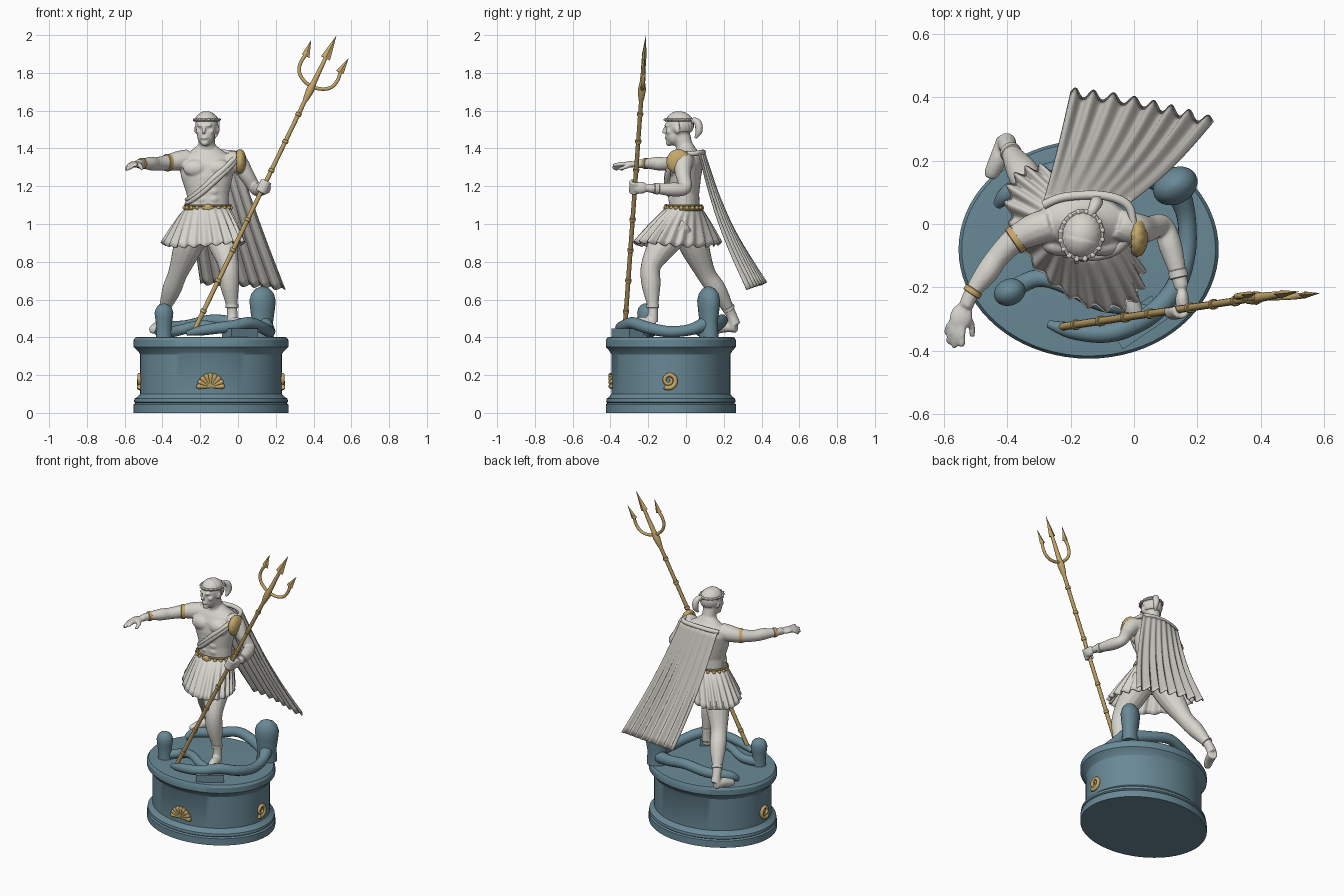
import bpy, bmesh, math
from mathutils import Vector, Matrix

if "Cube" in bpy.data.objects:
    bpy.data.objects.remove(bpy.data.objects["Cube"])

def material(name, rgb):
    m = bpy.data.materials.new(name)
    m.diffuse_color = (*rgb, 1)
    m.use_nodes = True
    m.node_tree.nodes["Principled BSDF"].inputs["Base Color"].default_value = m.diffuse_color
    return m

STONE = material("pale_marble", (0.68, 0.66, 0.61))
CLOTH = material("cape_grey", (0.58, 0.565, 0.52))
BLUE = material("slate_blue", (0.14, 0.25, 0.305))
GOLD = material("gold", (0.56, 0.39, 0.145))
TAU = math.tau

def finish(bm, name, mat, angle=40):
    bmesh.ops.recalc_face_normals(bm, faces=bm.faces)
    me = bpy.data.meshes.new(name)
    bm.to_mesh(me)
    bm.free()
    me.materials.append(mat)
    ob = bpy.data.objects.new(name, me)
    bpy.context.collection.objects.link(ob)
    bpy.ops.object.select_all(action='DESELECT')
    ob.select_set(True)
    bpy.context.view_layer.objects.active = ob
    bpy.ops.object.shade_smooth_by_angle(angle=math.radians(angle))
    return ob

def loft(bm, rings, caps=True, loop=False):
    rows = [[bm.verts.new(p) for p in r] for r in rings]
    n = len(rows[0])
    for a, b in zip(rows, rows[1:] + ([rows[0]] if loop else [])):
        for i in range(n):
            bm.faces.new((a[i], a[(i + 1) % n], b[(i + 1) % n], b[i]))
    if caps and not loop:
        bm.faces.new(rows[0][::-1])
        bm.faces.new(rows[-1])

def spline(pts, sub):
    P = [Vector(p) for p in pts]
    out = []
    for i in range(len(P) - 1):
        a, b, c, d = P[max(i - 1, 0)], P[i], P[i + 1], P[min(i + 2, len(P) - 1)]
        for k in range(sub):
            t = k / sub
            out.append(0.5 * (2 * b + (c - a) * t + (2 * a - 5 * b + 4 * c - d) * t * t
                              + (3 * b - a - 3 * c + d) * t ** 3))
    return out + [P[-1]]

def tube(bm, pts, sides=14, sub=5, loop=False):
    """Round tube through points (x, y, z, radius)."""
    P = spline(pts, sub) if sub > 1 else [Vector(p) for p in pts]
    C = [p.to_3d() for p in P]
    rings, last, nrm = [], None, None
    for i, c in enumerate(C):
        nxt, prv = (C[(i + 1) % len(C)], C[i - 1]) if loop else (C[min(i + 1, len(C) - 1)], C[max(i - 1, 0)])
        t = (nxt - prv).normalized()
        nrm = t.orthogonal() if last is None else last.rotation_difference(t) @ nrm
        nrm = (nrm - t * nrm.dot(t)).normalized()
        last, side = t, t.cross(nrm)
        rings.append([c + max(P[i][3], .001) * (nrm * math.cos(TAU * k / sides) + side * math.sin(TAU * k / sides))
                      for k in range(sides)])
    loft(bm, rings, loop=loop)

def ball(bm, loc, rad, yaw=0, seg=20):
    M = Matrix.Translation(loc) @ Matrix.Rotation(yaw, 4, 'Z') @ Matrix.Diagonal((*rad, 1))
    bmesh.ops.create_uvsphere(bm, u_segments=seg, v_segments=seg // 2 + 2, radius=1, matrix=M)

def ellipse(cx, cy, z, rx, ry, n=48):
    return [Vector((cx + rx * math.cos(TAU * k / n), cy + ry * math.sin(TAU * k / n), z)) for k in range(n)]

def oval_band(bm, cx, cy, z, rx, ry, r, yaw=0):
    R = Matrix.Rotation(yaw, 3, 'Z')
    tube(bm, [(*(Vector((cx, cy, 0)) + R @ (p - Vector((cx, cy, 0)))), r)
              for p in ellipse(cx, cy, z, rx, ry)], 8, 1, True)

def cuff(bm, p, d, r, w=.012):
    p, d = Vector(p), Vector(d).normalized() * w
    tube(bm, [(*(p - d), r * .9), (*(p - d * .8), r), (*(p + d * .8), r), (*(p + d), r * .9)], 20, 1)

# pedestal
bm = bmesh.new()
profile = [(0, .41), (.045, .41), (.052, .40), (.058, .408), (.075, .405), (.088, .385), (.1, .375),
           (.31, .375), (.325, .385), (.34, .40), (.35, .41), (.385, .41), (.4, .4), (.402, .375)]
loft(bm, [ellipse(-.143, -.08, z, r, r * .84, 72) for z, r in profile])
finish(bm, "pedestal", BLUE, 30)

# sea creature coils and raised stubs
bm = bmesh.new()
tube(bm, [(-.27, -.315, .42, .012), (-.2, -.335, .435, .026), (-.1, -.345, .45, .03), (-.02, -.325, .46, .032),
          (.06, -.28, .475, .032), (.13, -.2, .45, .032), (.165, -.09, .43, .03), (.165, .02, .44, .03),
          (.14, .1, .47, .04)])
tube(bm, [(-.43, .06, .42, .015), (-.39, .1, .45, .03), (-.27, .16, .46, .032), (-.13, .19, .49, .032),
          (.0, .17, .47, .034), (.12, .12, .45, .04)])
tube(bm, [(-.39, -.21, .42, .03), (-.3, -.17, .44, .028), (-.2, -.2, .465, .026), (-.1, -.25, .45, .026), (.05, -.27, .43, .02)])
finish(bm, "sea_creature_coils", BLUE)
bm = bmesh.new()
for x, y, rx, ry, top, yaw in ((.13, .12, .074, .057, .67, .5), (-.392, -.215, .051, .042, .58, .4)):
    h, R = top - .4, Matrix.Rotation(yaw, 3, 'Z')
    rings = []
    for t, s in ((0, .85), (.3, .8), (.55, .93), (.72, 1), (.86, .85), (.95, .55), (1, .12)):
        rings.append([Vector((x, y, .4 + h * t)) + R @ p for p in ellipse(0, 0, 0, rx * s, ry * s, 24)])
    loft(bm, rings)
finish(bm, "raised_stubs", BLUE, 60)
bm = bmesh.new()
bmesh.ops.create_cube(bm, size=1, matrix=Matrix.Translation((.01, -.31, .425)) @ Matrix.Rotation(.6, 4, 'Z')
                      @ Matrix.Diagonal((.17, .09, .045, 1)))
finish(bm, "foot_slab", BLUE)

# shell emblem on the front, spirals on both sides
bm = bmesh.new()
for k in range(9):
    a = math.pi * (.02 + .96 * k / 8)
    c, s = math.cos(a), math.sin(a)
    tube(bm, [(-.145 + c * l, -.397, .137 + s * l, r)
              for l, r in ((.004, .006), (.035, .01), (.062, .014), (.074, .008))], 10, 3)
finish(bm, "shell_emblem", GOLD)
bm = bmesh.new()
for x in (.236, -.522):
    pts = []
    for k in range(36):
        t, a = k / 35, -2.2 + 10 * k / 35
        r = .042 * (1 - .8 * t)
        pts.append((x, -.09 + r * math.cos(a), .172 + r * math.sin(a), .013 - .006 * t))
    tube(bm, pts, 10, 1)
finish(bm, "spiral_emblems", GOLD)

# figure body: torso, limbs, hands and head fused into one skin
bm = bmesh.new()
loft(bm, [ellipse(x, y, z, rx, ry, 32) for z, x, y, rx, ry in (
    (.96, -.165, -.01, .12, .095), (1.08, -.16, -.01, .11, .082), (1.16, -.16, -.01, .112, .08),
    (1.25, -.165, -.008, .137, .088), (1.32, -.163, .002, .15, .09), (1.36, -.163, .01, .13, .078),
    (1.395, -.165, .005, .075, .05), (1.42, -.165, 0, .045, .04))])
tube(bm, [(-.165, .005, 1.36, .055), (-.165, -.01, 1.42, .045), (-.167, -.025, 1.48, .046)])
for sx in (-1, 1):
    ball(bm, (-.163 + sx * .062, -.066, 1.295), (.066, .036, .046))
    for k in range(3):
        ball(bm, (-.16 + sx * .026, -.08, 1.13 + .042 * k), (.028, .014, .021))
# raised right arm with open hand
tube(bm, [(-.26, 0, 1.345, .052), (-.315, -.018, 1.335, .052), (-.375, -.05, 1.325, .042), (-.43, -.105, 1.318, .036),
          (-.465, -.155, 1.32, .036), (-.51, -.215, 1.32, .025), (-.53, -.26, 1.318, .023)])
ball(bm, (-.545, -.293, 1.316), (.036, .045, .017), -.3)
for mid, tip in (((-.578, -.315, 1.31), (-.592, -.345, 1.285)), ((-.572, -.335, 1.312), (-.586, -.375, 1.285)),
                 ((-.558, -.345, 1.315), (-.568, -.39, 1.295)), ((-.542, -.34, 1.318), (-.542, -.388, 1.31)),
                 ((-.515, -.31, 1.305), (-.51, -.355, 1.29))):
    tube(bm, [(-.543, -.285, 1.316, .011), (*mid, .0115), (*tip, .009)], 10)
# left arm holding the shaft
tube(bm, [(-.05, 0, 1.34, .05), (.0, -.015, 1.325, .052), (.045, -.015, 1.26, .041), (.09, -.005, 1.19, .034),
          (.115, -.07, 1.183, .037), (.14, -.16, 1.187, .026), (.15, -.2, 1.19, .023)])
ball(bm, (.152, -.24, 1.192), (.022, .04, .033))
foot, tipz = Vector((-.235, -.325, .43)), Vector((.52, -.213, 1.995))
axis = (tipz - foot).normalized()
side = Vector((axis.z, 0, -axis.x)).normalized()
norm = axis.cross(side)
for k in range(4):
    c = foot + axis * (.826 + .018 * k)
    tube(bm, [(*(c + .023 * (side * math.cos(a) + norm * math.sin(a))), .0095)
              for a in [-.7 - .7 * j for j in range(-2, 5)]], 8, 2)
# legs and feet
tube(bm, [(-.105, -.02, 1.0, .085), (-.078, -.12, .89, .078), (-.05, -.185, .78, .054), (-.045, -.185, .68, .051),
          (-.032, -.175, .56, .029), (-.03, -.178, .48, .03)])
tube(bm, [(-.03, -.17, .475, .03), (-.012, -.24, .478, .03), (.012, -.305, .463, .026), (.02, -.33, .458, .018)])
tube(bm, [(-.22, 0, 1.0, .088), (-.265, .045, .88, .078), (-.318, .105, .74, .052), (-.352, .165, .65, .05),
          (-.392, .23, .54, .029), (-.402, .26, .465, .031)])
tube(bm, [(-.402, .268, .455, .03), (-.425, .21, .455, .029), (-.448, .162, .442, .024), (-.455, .145, .438, .016)])
# head and face
YAW = -.2
HEAD = Vector((-.166, -.04, 1.51))
def face(x, y, z):
    return HEAD + Matrix.Rotation(YAW, 3, 'Z') @ Vector((x, y, z))
ball(bm, HEAD + Vector((0, .003, .01)), (.06, .07, .07), YAW)
ball(bm, face(0, -.022, -.04), (.047, .046, .056), YAW)
ball(bm, face(0, -.05, -.08), (.022, .018, .018), YAW)
ball(bm, face(0, -.066, -.054), (.019, .009, .008), YAW)
tube(bm, [(*face(0, -.066, .01), .007), (*face(0, -.078, -.018), .009), (*face(0, -.08, -.03), .011)], 10)
for sx in (-1, 1):
    ball(bm, face(sx * .022, -.062, .012), (.021, .01, .007), YAW)
    ball(bm, face(sx * .033, -.042, -.02), (.018, .02, .016), YAW)
    ball(bm, face(sx * .059, .006, -.01), (.009, .015, .022), YAW)
body = finish(bm, "figure_body", STONE)
rm = body.modifiers.new("fuse", 'REMESH')
rm.mode, rm.voxel_size, rm.use_smooth_shade = 'VOXEL', .0062, True
sm = body.modifiers.new("soften", 'SMOOTH')
sm.factor, sm.iterations = .5, 3

# hair with combed ridges, headband and ponytail
bm = bmesh.new()
ball(bm, (0, 0, 0), (1, 1, 1), seg=64)
for v in bm.verts:
    a = math.atan2(v.co.y, v.co.x)
    k = 1 + .03 * math.sin(18 * a + 5 * v.co.z) * (1 - abs(v.co.z))
    drop = .0 if v.co.y > -.2 else .03
    p = Vector((v.co.x * .066 * k, v.co.y * .076 * k + .006, max(v.co.z, -.55 if v.co.y > .1 else .25) * .07 + drop * .1))
    v.co = face(*p) + Vector((0, 0, .016))
finish(bm, "hair", STONE, 60)
bm = bmesh.new()
oval_band(bm, HEAD.x, HEAD.y + .006, 1.55, .064, .073, .008, YAW)
for k in range(16):
    a = TAU * k / 16
    ball(bm, face(.066 * math.cos(a), .076 * math.sin(a) + .004, .043), (.009, .009, .007), seg=8)
finish(bm, "headband", STONE)
bm = bmesh.new()
tube(bm, [(-.145, .02, 1.54, .014), (-.13, .045, 1.548, .016), (-.12, .065, 1.53, .02), (-.118, .068, 1.49, .018),
          (-.125, .05, 1.455, .006)])
finish(bm, "ponytail", STONE, 60)

# pleated skirt, stretched along the stride
bm = bmesh.new()
phi, N = math.atan2(-.74, .67), 192
u, w = Vector((.67, -.74, 0)), Vector((.74, .67, 0))
rings = []
for j in range(9):
    t = j / 8
    ring = []
    for k in range(N):
        a = TAU * k / N
        top = Vector((-.16 + .114 * math.cos(a), -.01 + .087 * math.sin(a), 1.095))
        f = 1 + .045 * math.sin(22 * a + .8 * math.sin(3 * a))
        low = Vector((-.185, -.045, .893)) + f * (u * .272 * math.cos(a - phi) + w * .155 * math.sin(a - phi))
        low.z += .008 * math.sin(22 * a) + .012 * math.cos(2 * (a - phi))
        p = top.lerp(low, t)
        p.xy = top.xy.lerp(low.xy, t ** .88)
        ring.append(p)
    rings.append(ring)
loft(bm, rings, caps=False)
finish(bm, "skirt", STONE, 60).modifiers.new("thickness", 'SOLIDIFY').thickness = .006

# belt with beads and buckle
bm = bmesh.new()
for z in (1.077, 1.097):
    oval_band(bm, -.16, -.01, z, .12, .092, .0075)
for k in range(20):
    a = TAU * (k + .5) / 20
    ball(bm, (-.16 + .124 * math.cos(a), -.01 + .096 * math.sin(a), 1.086), (.011, .011, .011), seg=10)
ball(bm, (-.16, -.106, 1.085), (.024, .013, .022))
finish(bm, "belt", GOLD)

# chest sash
bm = bmesh.new()
for o in (0, .02):
    tube(bm, [(-.02, -.05, 1.345 - o, .014), (-.06, -.085, 1.305 - o, .014), (-.12, -.1, 1.25 - o, .016),
              (-.19, -.092, 1.185 - o, .014), (-.25, -.055, 1.14 - o, .012), (-.275, -.01, 1.13 - o, .008)])
finish(bm, "sash", STONE, 60)

# shoulder guard, gold cuffs and pale wraps
bm = bmesh.new()
ball(bm, (.01, -.04, 1.33), (.034, .064, .066), seg=32)
for v in bm.verts:
    a = math.atan2(v.co.z - 1.33, v.co.y + .04)
    v.co.x = max(v.co.x, -.008) + .002 * math.sin(12 * a)
finish(bm, "shoulder_guard", GOLD)
bm = bmesh.new()
cuff(bm, (-.372, -.049, 1.325), (-.8, -.55, 0), .046)
cuff(bm, (-.508, -.213, 1.32), (-.55, -.83, 0), .03, .01)
finish(bm, "arm_cuffs", GOLD)
bm = bmesh.new()
cuff(bm, (.139, -.157, 1.187), (.2, -.9, .04), .03, .014)
cuff(bm, (-.032, -.176, .565), (0, 0, 1), .034, .01)
cuff(bm, (-.388, .224, .555), (-.3, .45, -.85), .034, .01)
finish(bm, "limb_wraps", STONE)

# flowing cape
bm = bmesh.new()
tl, tr, bl, br = [Vector(p) for p in ((-.285, .075, 1.365), (-.01, .07, 1.375), (-.2, .418, .685), (.252, .325, .655))]
rows = []
for j in range(21):
    t = j / 20
    row = []
    for i in range(97):
        s = i / 96
        p = tl.lerp(tr, s).lerp(bl.lerp(br, s), t)
        fold = math.sin(TAU * 7.5 * s + .5 * math.sin(9 * s)) * (.002 + .014 * t)
        bulge = .03 * math.sin(math.pi * s) * (1 - .5 * t) - .025 * math.sin(math.pi * t)
        row.append(bm.verts.new(p + Vector((.1, .87, .45)) * (fold + bulge)))
    rows.append(row)
for a, b in zip(rows, rows[1:]):
    for i in range(96):
        bm.faces.new((a[i], a[i + 1], b[i + 1], b[i]))
finish(bm, "cape", CLOTH, 60).modifiers.new("thickness", 'SOLIDIFY').thickness = .006
bm = bmesh.new()
tube(bm, [(-.285, .06, 1.365, .014), (-.22, .085, 1.375, .014), (-.1, .09, 1.38, .014), (-.02, .06, 1.375, .014),
          (.0, -.01, 1.37, .01)])
finish(bm, "cape_collar", STONE)

# trident
L = (tipz - foot).length
def tri(s, t, n=0):
    return foot + axis * (L - .306 + t) + side * s + norm * n
bm = bmesh.new()
tube(bm, [(*foot, .006), (*(foot + axis * .03), .0125), (*tri(0, -.08), .0115), (*tri(0, -.06), .016), (*tri(0, -.01), .022),
          (*tri(0, .03), .015), (*tri(0, .2), .009)], 12, 1)
for d in (.12, .3, .48, .66, .95, 1.12, 1.28):
    cuff(bm, foot + axis * d, axis, .0165, .009)
finish(bm, "trident_shaft", GOLD)
bm = bmesh.new()
tube(bm, [(*tri(s, t), .0095) for s, t in ((-.098, .16), (-.108, .11), (-.1, .06), (-.065, .025), (0, .008),
                                         (.065, .025), (.1, .06), (.108, .11), (.098, .16))], 12, 4)
# barbed heads
for s, t0, t1, wd in ((0, .175, .306, .026), (-.1, .14, .228, .022), (.1, .14, .228, .022)):
    rings = []
    for f, k in ((.18, .35), (0, 1), (.3, .72), (.65, .36), (1, .03)):
        c = tri(s * (1 + .1 * f), t0 + (t1 - t0) * f)
        rings.append([c + side * wd * k, c + norm * wd * .5 * k, c - side * wd * k, c - norm * wd * .5 * k])
    loft(bm, rings)
finish(bm, "trident_fork", GOLD, 25)
